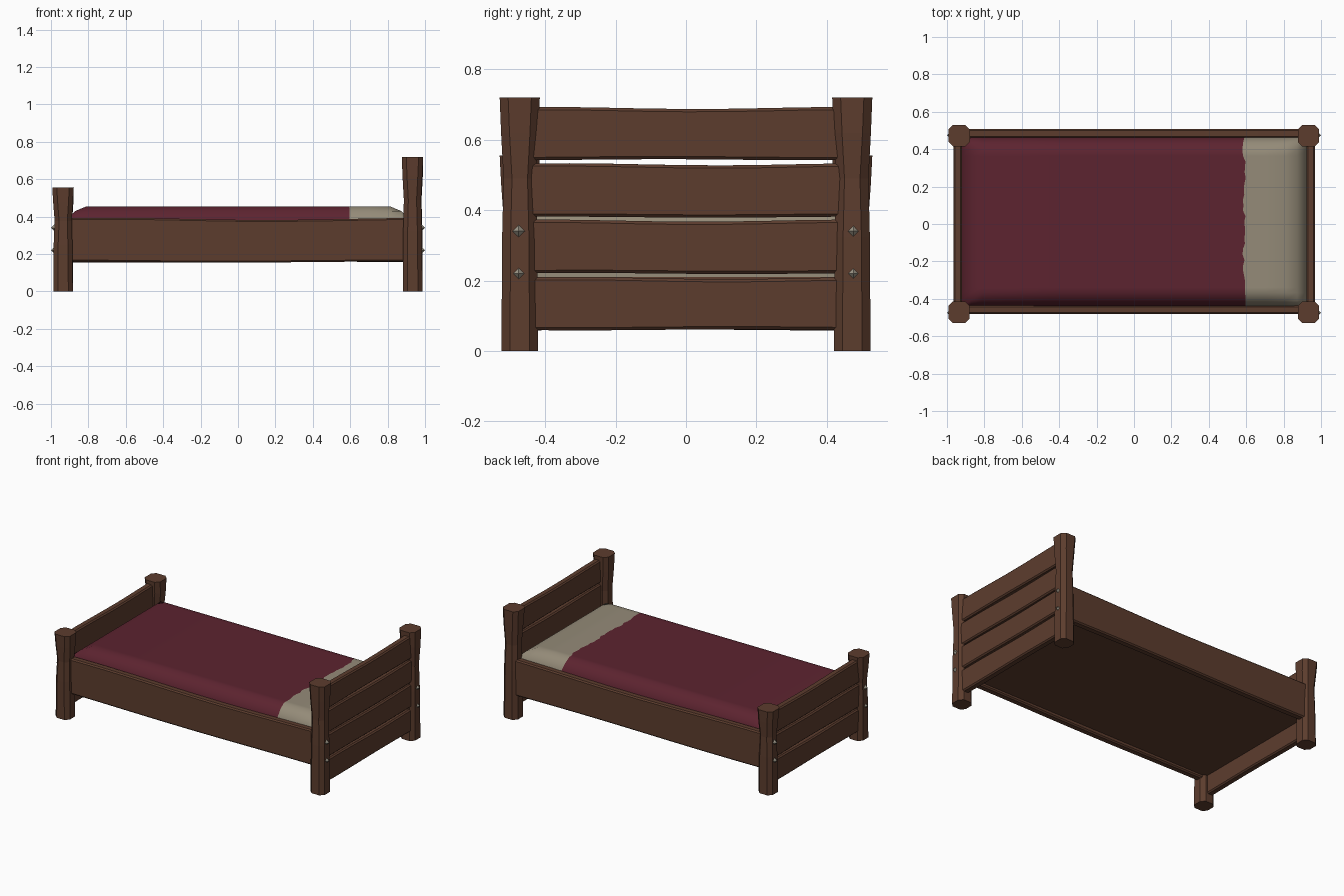
import bpy, bmesh, math, random

if "Cube" in bpy.data.objects:
    bpy.data.objects.remove(bpy.data.objects["Cube"])
random.seed(4)

def mat(name, c):
    m = bpy.data.materials.new(name)
    m.diffuse_color = (*c, 1)
    m.use_nodes = True
    m.node_tree.nodes["Principled BSDF"].inputs["Base Color"].default_value = m.diffuse_color
    return m

wood = mat("brown wood", (0.108, 0.046, 0.027))
red = mat("burgundy blanket", (0.108, 0.017, 0.029))
linen = mat("cream linen", (0.30, 0.26, 0.19))
metal = mat("pale metal", (0.33, 0.30, 0.24))

def finish(name, bm, mats, smooth=None):
    bmesh.ops.recalc_face_normals(bm, faces=bm.faces)
    me = bpy.data.meshes.new(name)
    bm.to_mesh(me)
    bm.free()
    ob = bpy.data.objects.new(name, me)
    bpy.context.collection.objects.link(ob)
    for m in mats:
        me.materials.append(m)
    if smooth:
        bpy.ops.object.select_all(action='DESELECT')
        ob.select_set(True)
        bpy.context.view_layer.objects.active = ob
        bpy.ops.object.shade_smooth_by_angle(angle=math.radians(smooth))
    return ob

def loft(rings):
    """Skin a list of equal-length point rings and cap both ends."""
    bm = bmesh.new()
    vs = [[bm.verts.new(p) for p in r] for r in rings]
    n = len(vs[0])
    for a, b in zip(vs, vs[1:]):
        for i in range(n):
            bm.faces.new((a[i], a[(i + 1) % n], b[(i + 1) % n], b[i]))
    bm.faces.new(vs[0])
    bm.faces.new(vs[-1])
    return bm

def octagon(u0, u1, v0, v1, c):
    return [(u0 + c, v0), (u1 - c, v0), (u1, v0 + c), (u1, v1 - c),
            (u1 - c, v1), (u0 + c, v1), (u0, v1 - c), (u0, v0 + c)]

# slightly wavy hand-cut plank along x or y
def plank(name, along_x, half, d0, d1, z0, z1, amp=0.003):
    ph, ph2 = random.uniform(-.5, .5), random.uniform(0, 6)
    rings = []
    for k in range(9):
        t = k / 8
        s = -half + 2 * half * t
        top = z1 - amp * math.sin(2 * math.pi * t - 2.2 + ph)
        bot = z0 + amp * 0.5 * math.sin(2 * math.pi * t + ph2)
        sec = octagon(d0, d1, bot, top, 0.008)
        rings.append([(s, d, z) if along_x else (d, s, z) for d, z in sec])
    return finish(name, loft(rings), [wood], 30)

# corner posts with flared tops, plus two bolts on each outer face
PROFILE = [(0, .052), (.45, .050), (.68, .046), (.86, .053), (1, .057)]
for sx, end, h in ((-1, "foot", 0.555), (1, "head", 0.72)):
    for sy, side in ((-1, "front"), (1, "back")):
        rings = []
        for t, w in PROFILE:
            cx = sx * 0.934 + random.uniform(-.002, .002)
            cy = sy * 0.472
            rings.append([(x, y, t * h) for x, y in
                          octagon(cx - w, cx + w, cy - w, cy + w, 0.024)])
        finish(f"{end}_{side}_post", loft(rings), [wood])
        for i, z in enumerate((0.22, 0.34)):
            bm = bmesh.new()
            bmesh.ops.create_uvsphere(bm, u_segments=4, v_segments=2, radius=0.018)
            bmesh.ops.translate(bm, verts=bm.verts, vec=(sx * 0.982, sy * 0.475, z))
            finish(f"{end}_{side}_bolt_{i + 1}", bm, [metal])

# headboard and footboard planks
LEVELS = [(.06, .207), (.22, .37), (.38, .53), (.543, .69)]
for i, (a, b) in enumerate(LEVELS):
    plank(f"headboard_plank_{i + 1}", False, 0.44, 0.922, 0.968, a, b)
    if i < 3:
        plank(f"footboard_plank_{i + 1}", False, 0.44, -0.966, -0.920, a, b)

# side rails
plank("front_rail", True, 0.90, -0.482, -0.435, 0.157, 0.388, 0.006)
plank("back_rail", True, 0.90, 0.460, 0.507, 0.157, 0.388, 0.006)

# bed base board
bm = bmesh.new()
bmesh.ops.create_cube(bm, size=1)
for v in bm.verts:
    v.co.x *= 1.85
    v.co.y = 0.012 + v.co.y * 0.90
    v.co.z = 0.195 + v.co.z * 0.03
finish("base_board", bm, [wood])

# mattress: rounded-edge grid, blanket and sheet split along a ragged fold
X0, X1, Y0, Y1, FOLD = -0.92, 0.922, -0.438, 0.463, 0.59
HEIGHT = [0.385, 0.43, 0.455]
xs = [X0, X0 + .05, X0 + .11, -.4, .1, .45, FOLD, .70, X1 - .11, X1 - .05, X1]
y_in = [Y0 + .07 + (Y1 - Y0 - .14) * k / 26 for k in range(27)]
ys = [Y0, Y0 + .03] + y_in + [Y1 - .03, Y1]
nx, ny = len(xs), len(ys)
bm = bmesh.new()
grid = []
for j, y in enumerate(ys):
    wob = random.uniform(-.007, .007) + .004 * math.sin(j * .6)
    row = []
    for i, x in enumerate(xs):
        lev = min(i, nx - 1 - i, j, ny - 1 - j, 2)
        row.append(bm.verts.new((x + (wob if x == FOLD else 0), y, HEIGHT[lev])))
    grid.append(row)
for j in range(ny - 1):
    for i in range(nx - 1):
        bm.faces.new((grid[j][i], grid[j][i + 1], grid[j + 1][i + 1], grid[j + 1][i]))
rim = [e for e in bm.edges if e.is_boundary]
skirt = bmesh.ops.extrude_edge_only(bm, edges=rim)["geom"]
for v in skirt:
    if isinstance(v, bmesh.types.BMVert):
        v.co.z = 0.20
for f in bm.faces:
    f.material_index = 0 if f.calc_center_median().x < FOLD else 1
finish("mattress", bm, [red, linen], 50)
